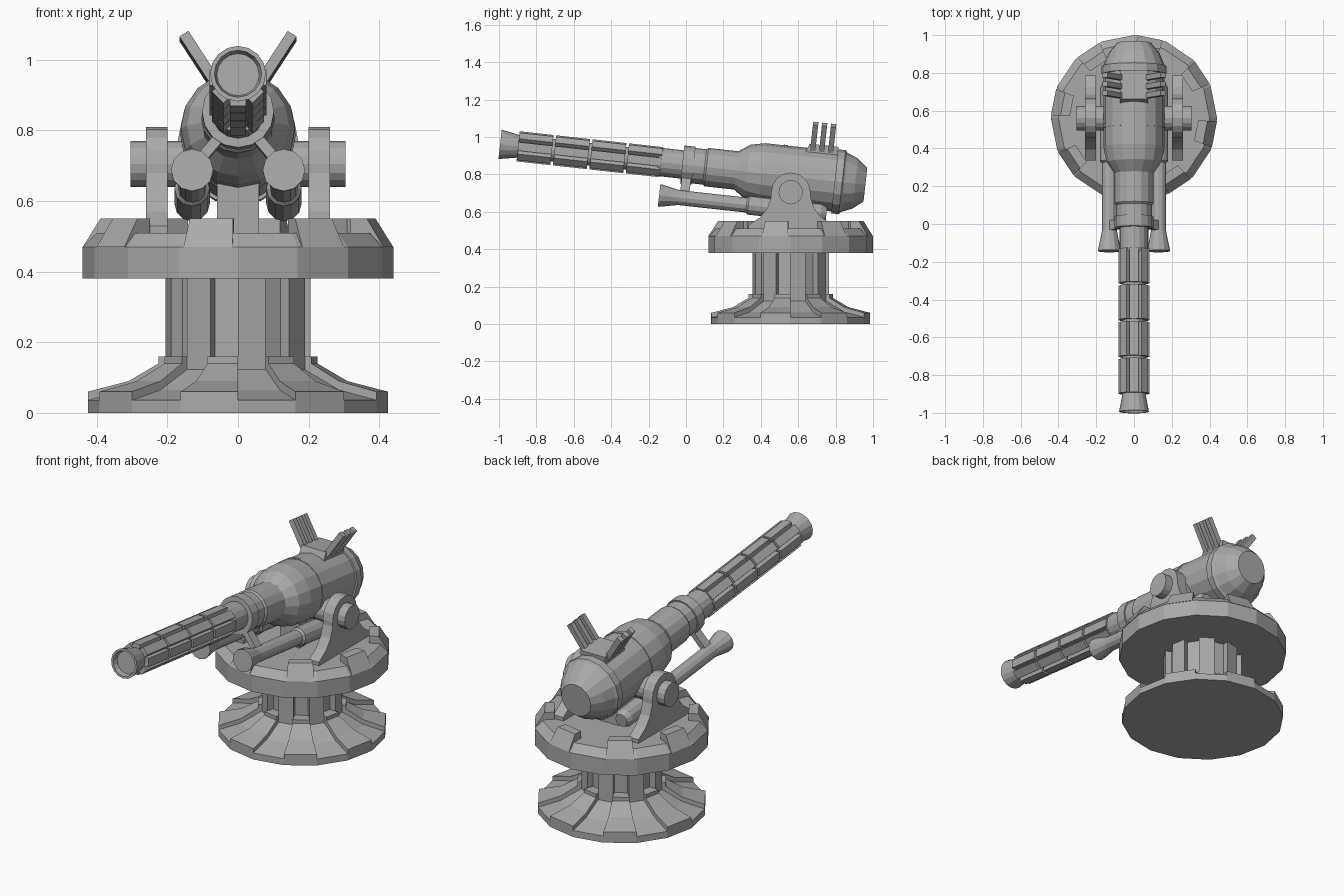
import bpy, bmesh, math
from mathutils import Vector, Matrix

if "Cube" in bpy.data.objects:
    bpy.data.objects.remove(bpy.data.objects["Cube"], do_unlink=True)

steel = bpy.data.materials.new("grey steel")
steel.use_nodes = True
GREY = (0.4, 0.4, 0.4, 1)
steel.diffuse_color = GREY
steel.node_tree.nodes["Principled BSDF"].inputs["Base Color"].default_value = GREY

CENTRE_Y = 0.56
STAND = Matrix.Translation((0, CENTRE_Y, 0))
# Gun frame: local y runs backwards along the raised barrel axis
GUN = Matrix.Translation((0, 0, 0.851)) @ Matrix.Rotation(math.radians(-6.3), 4, 'X')
# Turns a shape revolved about z so that its axis runs along y
ALONG_Y = Matrix.Rotation(math.radians(-90), 4, 'X')
STEP = math.tau / 16


def finish(name, bm, matrix):
    bmesh.ops.transform(bm, matrix=matrix, verts=bm.verts)
    bmesh.ops.recalc_face_normals(bm, faces=bm.faces)
    mesh = bpy.data.meshes.new(name)
    bm.to_mesh(mesh)
    bm.free()
    mesh.materials.append(steel)
    obj = bpy.data.objects.new(name, mesh)
    bpy.context.collection.objects.link(obj)
    return obj


def add_lathe(bm, profile, sides=16, phase=0.0):
    """Closed solid from (radius, height) rings."""
    rings = [[bm.verts.new((r * math.cos(phase + math.tau * i / sides),
                            r * math.sin(phase + math.tau * i / sides), h))
              for i in range(sides)] for r, h in profile]
    for low, high in zip(rings, rings[1:]):
        for i in range(sides):
            j = (i + 1) % sides
            bm.faces.new((low[i], low[j], high[j], high[i]))
    bm.faces.new(rings[0])
    bm.faces.new(rings[-1])


def lathe(name, profile, matrix, sides=16, phase=0.0):
    bm = bmesh.new()
    add_lathe(bm, profile, sides, phase)
    return finish(name, bm, matrix)


def add_prism(bm, start, end):
    """Solid between two matching outlines."""
    a = [bm.verts.new(p) for p in start]
    b = [bm.verts.new(p) for p in end]
    for i in range(len(a)):
        j = (i + 1) % len(a)
        bm.faces.new((a[i], a[j], b[j], b[i]))
    bm.faces.new(a)
    bm.faces.new(b)


def sectors(name, outline, first, margin=0.0):
    """Eight wedge panels, one on every second side of the round stand."""
    bm = bmesh.new()
    for k in range(first, 16, 2):
        ends = []
        for angle in (k * STEP + margin, (k + 1) * STEP - margin):
            ends.append([(r * math.cos(angle), r * math.sin(angle), z) for r, z in outline])
        add_prism(bm, *ends)
    return finish(name, bm, STAND)


def add_box(bm, size, matrix):
    bmesh.ops.create_cube(bm, size=1, matrix=matrix @ Matrix.Diagonal((*size, 1)))


def box(name, size, centre, matrix=Matrix()):
    bm = bmesh.new()
    add_box(bm, size, Matrix.Translation(centre))
    return finish(name, bm, matrix)


# Flared foot with raised panels
lathe("foot", [(0.425, 0), (0.425, 0.036), (0.31, 0.065), (0.2, 0.125), (0.17, 0.14)], STAND)
sectors("foot_panels", [(0.425, 0.01), (0.425, 0.06), (0.31, 0.09), (0.225, 0.14),
                        (0.225, 0.16), (0.16, 0.16), (0.16, 0.01)], 1)

# Column with alternating pillars
lathe("column", [(0.17, 0.1), (0.17, 0.4)], STAND)
sectors("column_pillars", [(0.205, 0.1), (0.205, 0.4), (0.1, 0.4), (0.1, 0.1)], 0)

# Turntable with sloped blocks around the rim
lathe("turntable", [(0.44, 0.38), (0.44, 0.47), (0.4, 0.51)], STAND)
sectors("rim_blocks", [(0.44, 0.47), (0.39, 0.55), (0.34, 0.55), (0.34, 0.5), (0.4, 0.47)],
        1, 0.035)

# Cradle: side brackets, trunnions and centre support
box("centre_support", (0.12, 0.22, 0.2), (0, CENTRE_Y, 0.59))
for side, label in ((1, "left"), (-1, "right")):
    half = [(0.225, 0.5), (0.225, 0.53), (0.165, 0.57), (0.125, 0.62), (0.105, 0.68)]
    arc = [(0.105 * math.cos(t * math.pi / 8), 0.705 + 0.105 * math.sin(t * math.pi / 8))
           for t in range(9)]
    outline = half + arc + [(-y, z) for y, z in reversed(half)]
    bm = bmesh.new()
    add_prism(bm, [(side * 0.2, CENTRE_Y + y, z) for y, z in outline],
              [(side * 0.26, CENTRE_Y + y, z) for y, z in outline])
    finish(label + "_bracket", bm, Matrix())
    lathe(label + "_trunnion", [(0.065, 0.1), (0.065, 0.305)],
          Matrix.Translation((0, CENTRE_Y, 0.705)) @ Matrix.Rotation(side * math.pi / 2, 4, 'Y'))

# Main body, neck and rear cap
lathe("gun_body", [(0.095, 0.02), (0.095, 0.1), (0.103, 0.11), (0.103, 0.27), (0.145, 0.33),
                   (0.162, 0.41), (0.162, 0.8), (0.172, 0.8), (0.172, 0.84), (0.16, 0.85),
                   (0.135, 0.91), (0.09, 0.965)], GUN @ ALONG_Y)
lathe("body_band", [(0.165, 0.51), (0.165, 0.53)], GUN @ ALONG_Y)
lathe("front_collar", [(0.072, -0.15), (0.076, -0.13), (0.076, -0.02), (0.102, -0.02),
                       (0.102, 0.04), (0.09, 0.04)], GUN @ ALONG_Y)

# Barrel core ending in a hollow flared muzzle
lathe("barrel", [(0.06, -0.1), (0.06, -0.9), (0.064, -0.92), (0.079, -1.0),
                 (0.067, -1.0), (0.06, -0.975)], GUN @ ALONG_Y)

# Cooling rails: four rows of eight strips
bm = bmesh.new()
for row in range(4):
    for k in range(8):
        spin = Matrix.Rotation(k * math.tau / 8, 4, 'Y')
        place = Matrix.Translation((0, -0.812 + row * 0.196, 0.067))
        add_box(bm, (0.046, 0.182, 0.028), spin @ place)
finish("barrel_rails", bm, GUN)

# Twin lower barrels with flared muzzles, hung from the collar
for side, label in ((1, "left"), (-1, "right")):
    lathe(label + "_lower_barrel",
          [(0.06, -0.17), (0.06, -0.16), (0.043, -0.08), (0.04, -0.06), (0.04, 0.3),
           (0.05, 0.31), (0.05, 0.7), (0.035, 0.73)],
          GUN @ Matrix.Translation((side * 0.13, 0.045, -0.178)) @ ALONG_Y, 12)
    bm = bmesh.new()
    tilt = Matrix.Rotation(side * math.radians(-40), 4, 'Y')
    add_box(bm, (0.03, 0.05, 0.14), Matrix.Translation((side * 0.09, 0.01, -0.115)) @ tilt)
    finish(label + "_strut", bm, GUN)

# Sight housing with a sloped front, and its side fins
bm = bmesh.new()
outline = [(0.62, 0.12), (0.645, 0.185), (0.8, 0.185), (0.8, 0.12)]
add_prism(bm, [(-0.075, y, z) for y, z in outline], [(0.075, y, z) for y, z in outline])
finish("sight_housing", bm, GUN)

bm = bmesh.new()
for side in (1, -1):
    tilt = Matrix.Rotation(side * math.radians(33), 4, 'Y')
    for k in range(3):
        add_box(bm, (0.03, 0.028, 0.17),
                Matrix.Translation((side * 0.107, 0.665 + k * 0.048, 0.225)) @ tilt)
finish("sight_fins", bm, GUN)
